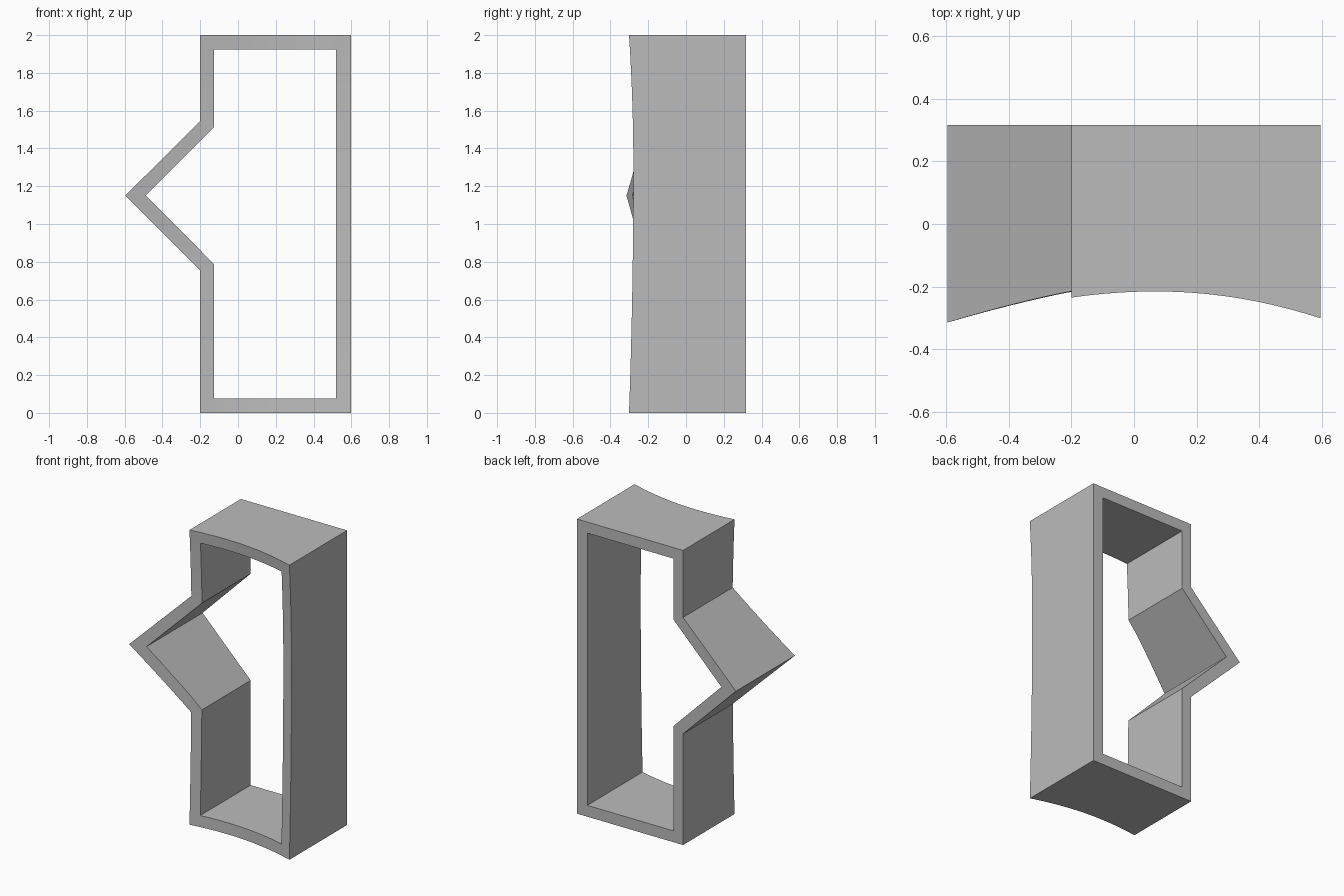
import bpy, bmesh, math

cube = bpy.data.objects.get("Cube")
if cube:
    bpy.data.objects.remove(cube, do_unlink=True)

BACK = 0.317
STEPS = 16

# Matching outer and inner corners of the frame, as (x, z)
OUTER = [(-0.2, 0), (0.597, 0), (0.597, 2), (-0.2, 2),
         (-0.2, 1.545), (-0.597, 1.15), (-0.2, 0.755)]
INNER = [(-0.127, 0.077), (0.519, 0.077), (0.519, 1.925), (-0.127, 1.925),
         (-0.127, 1.512), (-0.488, 1.15), (-0.127, 0.788)]


def front_depth(x, z):
    """Hollow front surface, curved along both width and height."""
    bow = (0.047 if z > 1.3 else 0.0136) * (z - 1.3) ** 2
    if x < -0.2:
        t = -0.2 - x
        return -0.212 - 0.22 * t - 0.1 * t * t - bow
    k = 0.31 if x > 0.07 else 0.27
    return -0.1925 - k * (x - 0.07) ** 2 - bow


def subdivide(corners):
    points = []
    for (x0, z0), (x1, z1) in zip(corners, corners[1:] + corners[:1]):
        for i in range(STEPS):
            f = i / STEPS
            points.append((x0 + (x1 - x0) * f, z0 + (z1 - z0) * f))
    return points


# One closed ring: outer front, outer back, inner back, inner front
bm = bmesh.new()
rings = []
for corners, order in ((OUTER, ("front", "back")), (INNER, ("back", "front"))):
    points = subdivide(corners)
    for side in order:
        rings.append([bm.verts.new((x, front_depth(x, z) if side == "front" else BACK, z))
                      for x, z in points])
count = len(rings[0])
for a, b in zip(rings, rings[1:] + rings[:1]):
    for i in range(count):
        j = (i + 1) % count
        bm.faces.new((a[i], a[j], b[j], b[i]))
bmesh.ops.recalc_face_normals(bm, faces=bm.faces)

mesh = bpy.data.meshes.new("pointed_frame")
bm.to_mesh(mesh)
bm.free()
frame = bpy.data.objects.new("pointed_frame", mesh)
bpy.context.collection.objects.link(frame)

# Plain grey finish
grey = bpy.data.materials.new("plain_grey")
grey.use_nodes = True
colour = (0.5, 0.5, 0.5, 1)
grey.diffuse_color = colour
grey.node_tree.nodes["Principled BSDF"].inputs["Base Color"].default_value = colour
mesh.materials.append(grey)

# Smooth the curved front while keeping the edges sharp
bpy.ops.object.select_all(action="DESELECT")
frame.select_set(True)
bpy.context.view_layer.objects.active = frame
bpy.ops.object.shade_smooth_by_angle(angle=math.radians(30))
